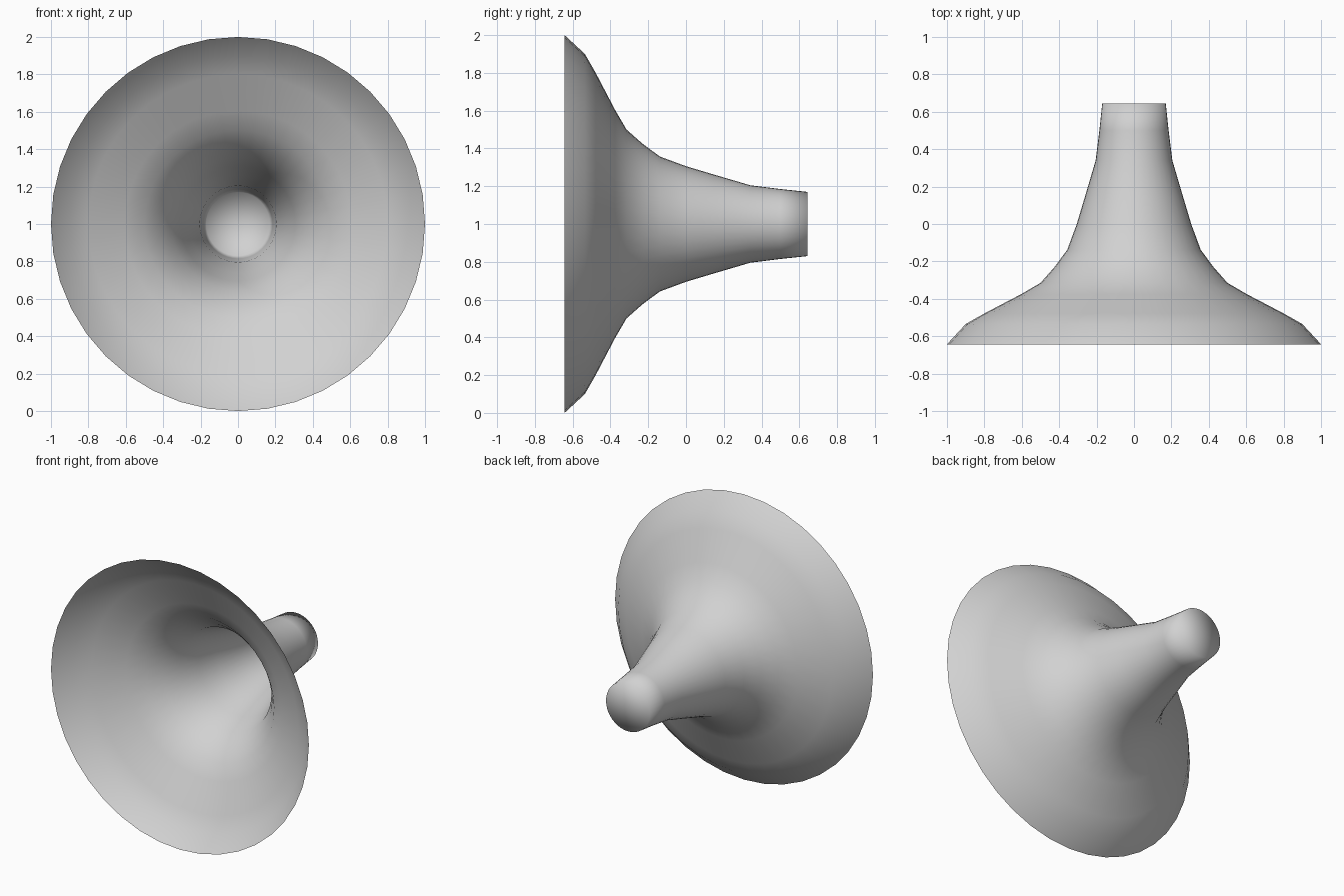
import bpy
import bmesh
from math import cos, sin, tau

cube = bpy.data.objects.get("Cube")
if cube:
    bpy.data.objects.remove(cube, do_unlink=True)

SEGMENTS = 40
AXIS_HEIGHT = 1.0

# Flared profile from the open rim to the narrow closed end: (y, radius)
PROFILE = [(-0.643, 1.0), (-0.535, 0.9), (-0.478, 0.8), (-0.376, 0.605),
           (-0.315, 0.5), (-0.23, 0.425), (-0.138, 0.357), (0.0, 0.306),
           (0.15, 0.261), (0.34, 0.205), (0.5, 0.185), (0.643, 0.17)]


def make_material(name, colour):
    mat = bpy.data.materials.new(name)
    mat.use_nodes = True
    mat.diffuse_color = colour
    for node in mat.node_tree.nodes:
        if node.type == 'BSDF_PRINCIPLED':
            node.inputs["Base Color"].default_value = colour
    return mat


def add_ring(bm, y, radius):
    angles = [tau * i / SEGMENTS for i in range(SEGMENTS)]
    return [bm.verts.new((radius * cos(a), y, AXIS_HEIGHT + radius * sin(a)))
            for a in angles]


# Horn wall: one thin sheet, open at the front, facing outward
bm = bmesh.new()
rings = [add_ring(bm, y, r) for y, r in PROFILE]
for front, back in zip(rings, rings[1:]):
    for i in range(SEGMENTS):
        j = (i + 1) % SEGMENTS
        bm.faces.new((front[j], front[i], back[i], back[j]))

# Flat end cap sharing the wall's last ring, so it shades as a soft tip
end_ring = rings[-1]
tip = bm.verts.new((0, PROFILE[-1][0], AXIS_HEIGHT))
for i in range(SEGMENTS):
    bm.faces.new((end_ring[(i + 1) % SEGMENTS], end_ring[i], tip))

# Smooth shading throughout
for face in bm.faces:
    face.smooth = True

mesh = bpy.data.meshes.new("flared_horn")
bm.to_mesh(mesh)
bm.free()
mesh.materials.append(make_material("light grey", (0.64, 0.64, 0.64, 1)))
horn = bpy.data.objects.new("flared_horn", mesh)
bpy.context.collection.objects.link(horn)
